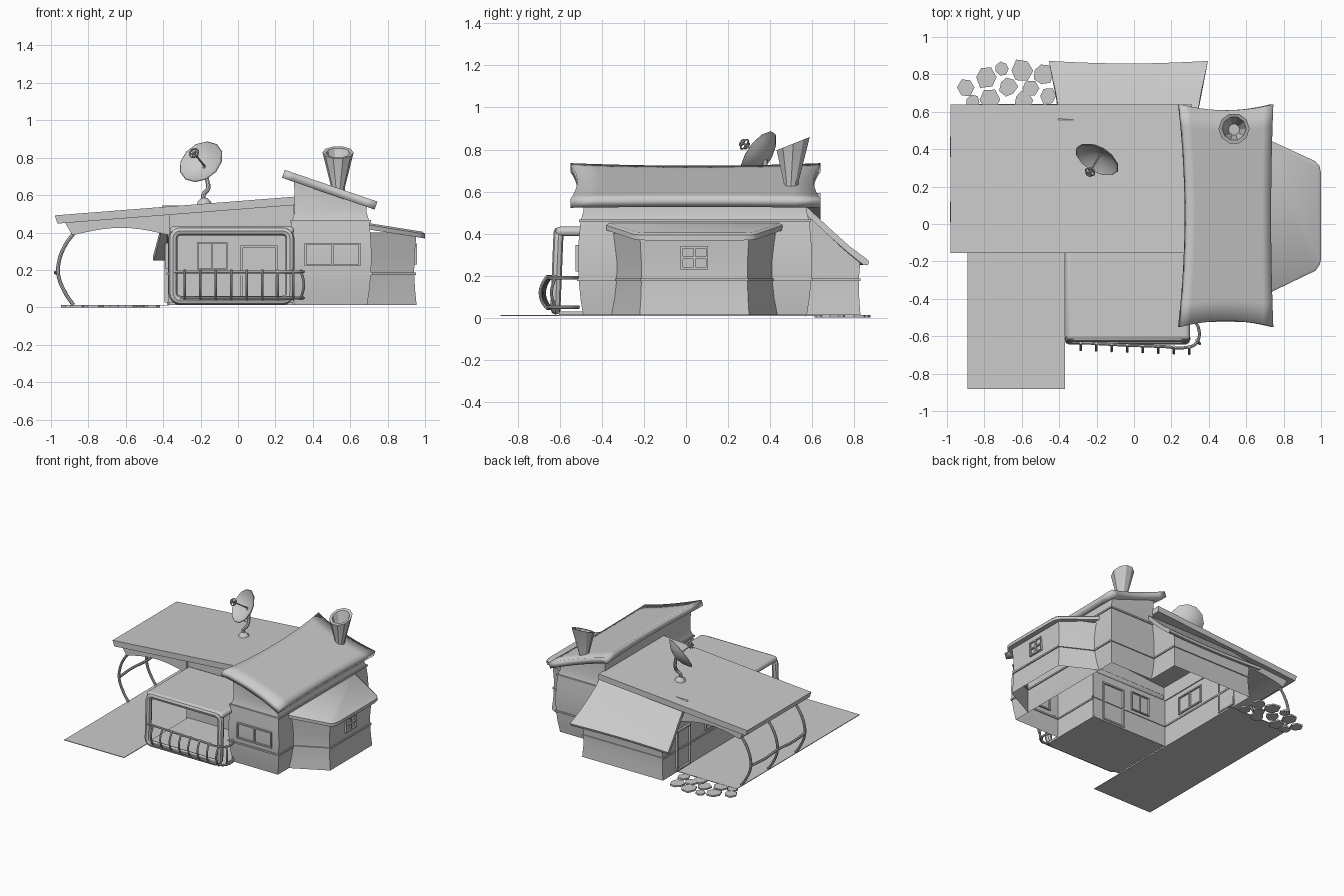
import bpy, bmesh, math, random
from mathutils import Vector

if "Cube" in bpy.data.objects:
    bpy.data.objects.remove(bpy.data.objects["Cube"])
random.seed(4)


def make(name, verts, faces, smooth=None):
    me = bpy.data.meshes.new(name)
    me.from_pydata([tuple(v) for v in verts], [], faces)
    bm = bmesh.new()
    bm.from_mesh(me)
    bmesh.ops.recalc_face_normals(bm, faces=bm.faces)
    bm.to_mesh(me)
    bm.free()
    ob = bpy.data.objects.new(name, me)
    bpy.context.collection.objects.link(ob)
    if smooth:
        shade(ob, smooth)
    return ob


def shade(ob, deg=30):
    bpy.ops.object.select_all(action='DESELECT')
    ob.select_set(True)
    bpy.context.view_layer.objects.active = ob
    bpy.ops.object.shade_smooth_by_angle(angle=math.radians(deg))


def strip(rings, close_u=False, close_v=False):
    n, m, f = len(rings[0]), len(rings), []
    for i in range(m if close_v else m - 1):
        for j in range(n if close_u else n - 1):
            a, b = i * n, (i + 1) % m * n
            k = (j + 1) % n
            f.append((a + j, a + k, b + k, b + j))
    return [v for r in rings for v in r], f


def offset(plan, d, closed):
    out, n = [], len(plan)
    P = [Vector(p) for p in plan]
    for i in range(n):
        ns = []
        for a, b in ((i - 1, i), (i, i + 1)):
            if closed or (a >= 0 and b < n):
                e = (P[b % n] - P[a % n]).normalized()
                ns.append(Vector((e.y, -e.x)))
        m = sum(ns, Vector((0, 0))).normalized()
        out.append(P[i] + m * d / m.dot(ns[0]))
    return out


def walls(name, plan, prof, closed=False, top=None, loop=False):
    # sweep a (offset, height) profile round a plan; top(x, y) trims the last ring
    rings = []
    for i, (d, z) in enumerate(prof):
        last = top and i == len(prof) - 1
        rings.append([(p.x, p.y, top(p.x, p.y) if last else z) for p in offset(plan, d, closed)])
    return make(name, *strip(rings, closed, loop), smooth=30)


def belt(name, plan, d, z, closed=False):
    walls(name, plan, [(d - .006, z - .006), (d + .008, z - .006), (d + .008, z + .006), (d - .006, z + .006)], closed, loop=True)


def prism(name, pts, a, b, axis='y', smooth=None):
    def p3(u, v, w):
        return {'y': (u, w, v), 'x': (w, u, v), 'z': (u, v, w)}[axis]
    n = len(pts)
    v, f = strip([[p3(u, w, t) for u, w in pts] for t in (a, b)], True)
    return make(name, v, f + [tuple(range(n)), tuple(range(n, 2 * n))], smooth)


def boxes(name, items):
    V, F = [], []
    for c, s in items:
        k = len(V)
        V += [[c[i] + s[i] * (.5 if q >> i & 1 else -.5) for i in range(3)] for q in range(8)]
        F += [tuple(k + i for i in q) for q in ((0, 1, 3, 2), (4, 5, 7, 6), (0, 1, 5, 4), (2, 3, 7, 6), (0, 2, 6, 4), (1, 3, 7, 5))]
    return make(name, V, F)


def window(name, axis, wall, u0, u1, z0, z1, cols=2, rows=1, t=.01, depth=.024):
    items = []
    def bar(u, z, su, sz):
        items.append((((u, wall, z), (su, depth, sz)) if axis == 'x' else ((wall, u, z), (depth, su, sz))))
    for i in range(cols + 1):
        bar(u0 + (u1 - u0) * i / cols, (z0 + z1) / 2, t, z1 - z0 + t)
    for i in range(rows + 1):
        bar((u0 + u1) / 2, z0 + (z1 - z0) * i / rows, u1 - u0 + t, t)
    boxes(name, items)


def tube(name, pts, r, closed=False, smooth_path=True):
    cu = bpy.data.curves.new(name, 'CURVE')
    cu.dimensions, cu.bevel_depth, cu.bevel_resolution = '3D', r, 2
    cu.use_fill_caps = True
    sp = cu.splines.new('BEZIER')
    sp.bezier_points.add(len(pts) - 1)
    sp.use_cyclic_u, sp.resolution_u = closed, 6
    for b, p in zip(sp.bezier_points, pts):
        b.co = p
        b.handle_left_type = b.handle_right_type = 'AUTO' if smooth_path else 'VECTOR'
    ob = bpy.data.objects.new(name, cu)
    bpy.context.collection.objects.link(ob)
    bpy.ops.object.select_all(action='DESELECT')
    ob.select_set(True)
    bpy.context.view_layer.objects.active = ob
    bpy.ops.object.convert(target='MESH')
    shade(bpy.context.object, 40)


def roof_hi(x):
    return .735 - .343 * (x - .25)


def roof_lo(x):
    return .568 + .078 * x


# Tall block: bulging lower walls, waisted upper walls
tall = [(.30, -.49), (.69, -.49), (.69, .575), (.30, .575)]
walls('tall_block_walls', [(.30, -.10)] + tall,
      [(0, .012), (.012, .09), (.021, .18), (.024, .27), (.021, .36), (.012, .46)])
walls('tall_block_upper', tall, [(.012, .46), (-.003, .51), (0, .6)], True, lambda x, y: roof_hi(x) - .035)
belt('tall_belt_upper', tall, .012, .46, True)
belt('tall_belt_lower', [(.30, -.10)] + tall, .02, .18)

# Tall block roof with pinched edges
N = 10
rows = []
for j in range(N + 1):
    v, row = j / N * 2 - 1, []
    for i in range(N + 1):
        u = i / N * 2 - 1
        pull = .035 if u < 0 else .012
        x = .4975 + u * (.2475 - pull * (1 - v * v))
        y = .045 + v * (.595 - .032 * (1 - u * u))
        row.append((x, y, roof_hi(x)))
    rows.append(row)
r = make('tall_roof', *strip(rows), smooth=30)
s = r.modifiers.new('thick', 'SOLIDIFY')
s.thickness = .045
s.offset = -1 if r.data.polygons[0].normal.z > 0 else 1

# Main low roof, arched carport ceiling, house walls
prism('main_roof', [(-.98, roof_lo(-.98)), (.31, roof_lo(.31)), (.31, roof_lo(.31) - .045), (-.965, roof_lo(-.965) - .045)], -.155, .64)
arch = [(-.365 - .52 * i / 10, .385 + .04 * math.sin(math.pi * i / 10)) for i in range(11)]
prism('carport_arch', arch + [(-.925, .452), (-.365, .5)], -.12, .60, smooth=30)
house = [(-.375, .60), (-.375, -.10), (.30, -.10)]
walls('house_walls', house, [(0, .012), (0, .3), (0, .5)], top=lambda x, y: roof_lo(x) - .04)
belt('house_belt', house, 0, .18)

# Right wing, concave walls and hipped slab roof
wing = [(.68, -.36), (.955, -.22), (.955, .30), (.68, .44)]
walls('right_wing_walls', wing, [(0, .012), (-.008, .09), (-.013, .18), (-.012, .27), (0, .40)])
belt('right_wing_belt', wing, -.012, .18)
edge = [(.69, -.385), (.97, -.25), (.992, -.22), (1.0, -.19), (1.0, .27), (.992, .31), (.97, .335), (.69, .465)]
def wz(x):
    return .45 - .16 * (x - .70)
sc = [(.69 + (x - .69) * .96, .04 + (y - .04) * .965) for x, y in edge]
v, f = strip([[(x, y, wz(x) - .034) for x, y in edge], [(x, y, wz(x) - .01) for x, y in edge], [(x, y, wz(x)) for x, y in sc]], True)
make('right_wing_roof', v, f + [tuple(range(8)), tuple(range(16, 24))], smooth=40)

# Back wing with curved lean-to roof
back = [(.32, .57), (.32, .83), (-.38, .83), (-.38, .57)]
walls('back_wing_walls', back, [(0, .012), (-.006, .1), (-.008, .18), (0, .25)], top=lambda x, y: .49 if y < .7 else .275)
belt('back_wing_belt', back, -.008, .18)
prof = [(.555, .545), (.62, .485), (.70, .41), (.78, .338), (.855, .283), (.872, .268), (.865, .25), (.845, .25), (.77, .31), (.69, .38), (.61, .455), (.555, .505)]
rings = []
for i in range(13):
    t = i / 12 * 2 - 1
    rings.append([(-.03 + t * (.375 + .05 * max(0, y - .64) / .23 * abs(t)), y - .014 * (1 - t * t) * (y > .75), z) for y, z in prof])
v, f = strip(rings, True)
make('back_wing_roof', v, f + [tuple(range(12)), tuple(range(144, 156))], smooth=30)

# Porch: roof, floor and rounded frame
pr = boxes('porch_roof', [((-.033, -.355, .41), (.665, .53, .045))])
b = pr.modifiers.new('round', 'BEVEL')
b.width, b.segments = .02, 3
shade(pr)
boxes('porch_floor', [((-.035, -.35, .02), (.66, .51, .016))])
loop = []
for cx, cz, a0 in ((.24, .37, 0), (-.31, .37, 90), (-.31, .075, 180), (.24, .075, 270)):
    for k in range(5):
        a = math.radians(a0 + 22.5 * k)
        z = cz + .037 * math.sin(a)
        loop.append((cx + .037 * math.cos(a), -.62 + .05 * max(0, z - .13), z))
tube('porch_frame', loop, .024, True, False)

# Porch railing with bowed balusters
for nm, z in (('rail_top', .19), ('rail_bottom', .05)):
    tube(nm, [(-.35, -.63, z), (-.1, -.645, z), (.15, -.655, z), (.29, -.658, z), (.335, -.635, z), (.343, -.55, z), (.31, -.51, z)], .008)
for i in range(8):
    x, y = -.285 + i * .083, -.637 - i * .003
    tube('baluster', [(x, y, .2), (x, y - .026, .16), (x, y - .036, .12), (x, y - .026, .075), (x, y, .04)], .007)
tube('baluster_end', [(.335, -.62, .2), (.352, -.64, .12), (.335, -.62, .04)], .007)

# Windows and doors
window('tall_window', 'x', -.513, .36, .65, .225, .34)
window('wing_window', 'y', .945, -.02, .10, .235, .335, 2, 2)
window('porch_window', 'x', -.10, -.215, -.06, .205, .345, 2, 1, .007)
window('porch_door', 'x', -.10, .02, .205, .03, .325, 1, 1, .012)
boxes('door_handle', [((.045, -.115, .16), (.01, .02, .03)), ((.6, .602, .25), (.004, .004, .1))][:1])
window('carport_window', 'y', -.375, .06, .30, .21, .34, 2, 1)
window('side_door', 'y', -.38, .50, .66, .03, .33, 1, 1)

# Carport: driveway, bowed posts, rail, stepping stones
boxes('driveway', [((-.63, -.12, .011), (.52, 1.525, .005))])
for y in (-.10, .24, .57):
    tube('carport_post', [(-.875, y, .40), (-.925, y, .33), (-.958, y, .24), (-.96, y, .17), (-.925, y, .08), (-.88, y, .012)], .010)
tube('carport_rail', [(-.962, -.10, .185), (-.975, .07, .185), (-.962, .24, .185), (-.975, .41, .185), (-.962, .57, .185)], .010)
for x, y, a in ((-.90, .73, .052), (-.79, .785, .062), (-.705, .83, .038), (-.60, .82, .066), (-.485, .80, .058), (-.672, .735, .052),
                (-.555, .725, .048), (-.77, .665, .06), (-.59, .66, .052), (-.46, .685, .05), (-.86, .65, .04)):
    n = random.choice((6, 7, 7))
    prism('stepping_stone', [(x + a * random.uniform(.82, 1.08) * math.cos(2 * math.pi * k / n),
                              y + a * random.uniform(.82, 1.08) * math.sin(2 * math.pi * k / n)) for k in range(n)], 0, .012, 'z')

# Funnel chimney, slanted open top
def ring(rad, z, slant, cy=.51, n=10):
    return [(.535 + rad * math.cos(2 * math.pi * k / n), cy + rad * math.sin(2 * math.pi * k / n),
             z + slant * rad * math.sin(2 * math.pi * k / n)) for k in range(n)]
v, f = strip([ring(.036, .60, 0, .50), ring(.036, .64, 0, .50), ring(.083, .828, .4), ring(.064, .826, .4), ring(.03, .70, .1, .505)], True)
make('chimney', v, f + [tuple(range(40, 50))], smooth=25)

# Satellite dish
n = Vector((-.42, -.74, .52)).normalized()
q = n.to_track_quat('Z', 'Y')
c = Vector((-.197, .345, .778))
rings = [[c + q @ Vector((rad * math.cos(k * math.pi / 6), rad * math.sin(k * math.pi / 6), d)) for k in range(12)]
         for rad, d in ((.012, -.05), (.07, -.037), (.105, -.018), (.128, 0), (.124, .003), (.10, -.013), (.065, -.031), (.01, -.043))]
v, f = strip(rings, True)
make('dish', v, f + [tuple(range(12)), tuple(range(84, 96))], smooth=35)
tube('dish_arm', [c - n * .045, c + n * .10], .005, False, False)
for d, rad in ((.075, .016), (.09, .026), (.105, .016)):
    tube('dish_feed_ring', [c + n * d + q @ Vector((rad * math.cos(k * math.pi / 3), rad * math.sin(k * math.pi / 3), 0)) for k in range(6)], .004, True)
tube('dish_neck', [(-.18, .33, .55), (-.185, .33, .60), (-.16, .345, .635), (-.165, .37, .68), (-.178, .378, .75)], .012)
v, f = strip([[(-.18 + rad * math.cos(k * math.pi / 6), .33 + rad * math.sin(k * math.pi / 6), z) for k in range(12)]
              for rad, z in ((.04, .545), (.036, .565), (.014, .585))], True)
make('dish_base', v, f + [tuple(range(24, 36))], smooth=40)
